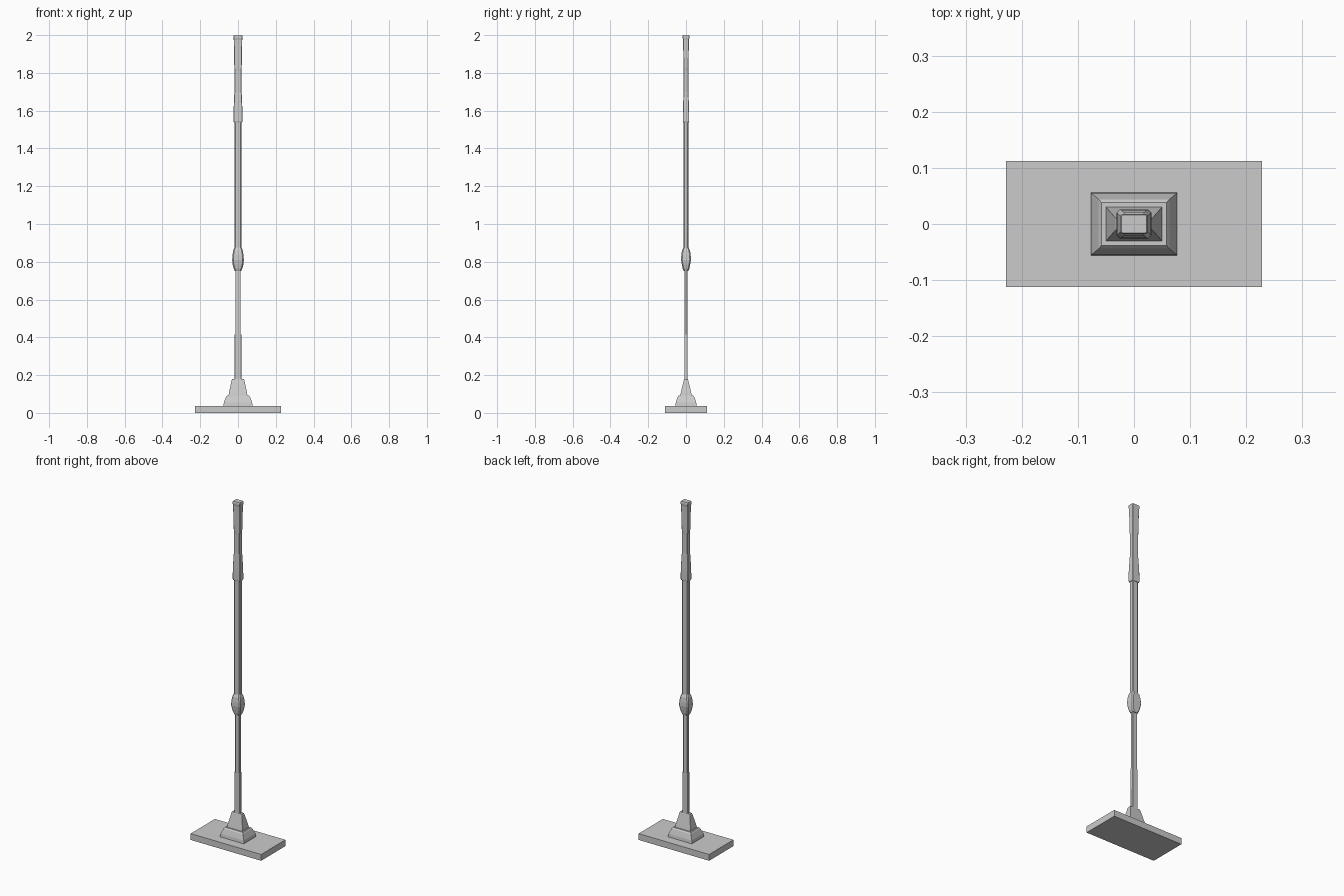
import bpy, bmesh


def section(hx, hy, c):
    """Rectangle outline, with chamfered corners when c > 0."""
    if c == 0:
        return [(-hx, -hy), (hx, -hy), (hx, hy), (-hx, hy)]
    return [(-hx + c, -hy), (hx - c, -hy), (hx, -hy + c), (hx, hy - c),
            (hx - c, hy), (-hx + c, hy), (-hx, hy - c), (-hx, -hy + c)]


def loft(name, levels, c=0):
    """Skin a stack of (z, half_x, half_y) sections and cap both ends."""
    bm = bmesh.new()
    rings = [[bm.verts.new((x, y, z)) for x, y in section(hx, hy, c)]
             for z, hx, hy in levels]
    for a, b in zip(rings, rings[1:]):
        n = len(a)
        for i in range(n):
            j = (i + 1) % n
            bm.faces.new((a[i], a[j], b[j], b[i]))
    bm.faces.new(rings[0][::-1])
    bm.faces.new(rings[-1])
    mesh = bpy.data.meshes.new(name)
    bm.to_mesh(mesh)
    bm.free()
    obj = bpy.data.objects.new(name, mesh)
    bpy.context.collection.objects.link(obj)
    return obj


# Flat mop head
loft("mop_head", [(0, .228, .112), (.037, .228, .112)])

# Two-stage swivel collar
loft("collar_base", [(.036, .077, .056), (.055, .075, .054),
                     (.085, .063, .044), (.092, .058, .038)])
loft("collar_neck", [(.09, .050, .031), (.105, .048, .028),
                     (.172, .034, .012), (.18, .031, .010)])

# Lower pole with a wider sleeve at the bottom
loft("lower_sleeve", [(.17, .018, .009), (.415, .0175, .009)], .002)
loft("lower_pole", [(.41, .014, .008), (.77, .014, .008)], .002)

# Rounded twist lock
loft("twist_lock", [(.752, .017, .013), (.765, .023, .018), (.785, .028, .022),
                    (.81, .031, .026), (.835, .029, .025), (.86, .025, .021),
                    (.876, .019, .014)], .006)

# Upper pole
loft("upper_pole", [(.87, .018, .013), (1.55, .018, .013)], .004)

# Flared hand grip
loft("grip", [(1.538, .022, .015), (1.545, .024, .017), (1.60, .0235, .0165),
              (1.685, .020, .0135), (1.70, .018, .012), (1.81, .018, .012),
              (1.825, .0195, .013), (1.975, .0225, .0155), (1.985, .024, .018),
              (1.995, .024, .018), (2.0, .022, .016)], .002)
